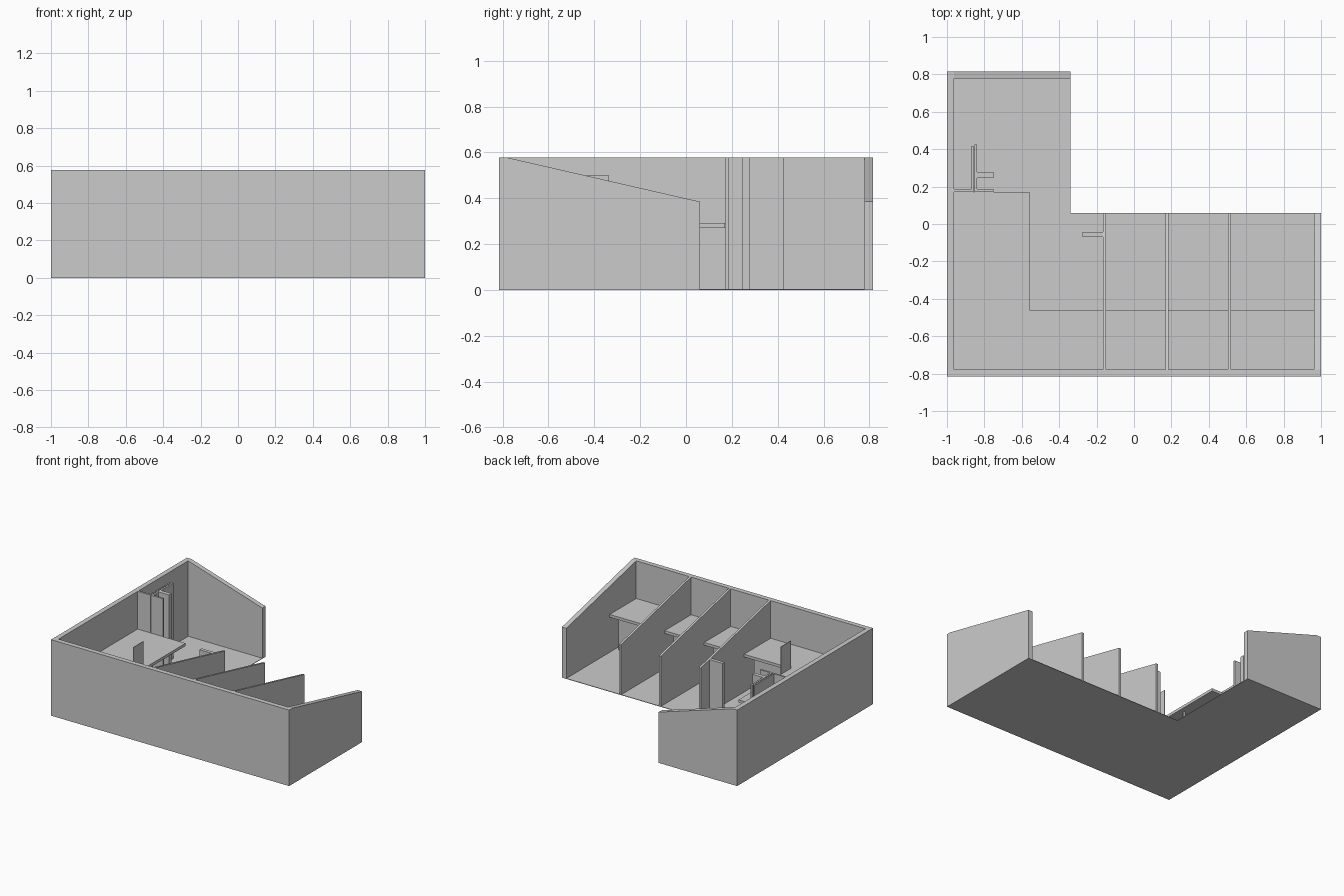
import bpy, bmesh

if "Cube" in bpy.data.objects:
    bpy.data.objects.remove(bpy.data.objects["Cube"])

H, LOW = 0.577, 0.385          # high and low wall heights
FRONT, BACK, MID = -0.815, 0.815, 0.06
T = 0.037                      # outer wall thickness


def mesh_obj(name, bm):
    bmesh.ops.recalc_face_normals(bm, faces=bm.faces)
    me = bpy.data.meshes.new(name)
    bm.to_mesh(me)
    bm.free()
    ob = bpy.data.objects.new(name, me)
    bpy.context.collection.objects.link(ob)
    return ob


def prism(name, pts, direction):
    """Extrude a closed 3D outline along a direction."""
    bm = bmesh.new()
    face = bm.faces.new([bm.verts.new(p) for p in pts])
    res = bmesh.ops.extrude_face_region(bm, geom=[face], use_keep_orig=True)
    verts = [v for v in res["geom"] if isinstance(v, bmesh.types.BMVert)]
    bmesh.ops.translate(bm, verts=verts, vec=direction)
    return mesh_obj(name, bm)


def box(name, x0, x1, y0, y1, z0, z1):
    return prism(name, [(x0, y0, z0), (x1, y0, z0), (x1, y1, z0), (x0, y1, z0)],
                 (0, 0, z1 - z0))


def sloped_side(name, x0, x1):
    """Wall running back from the front wall, its top sloping down."""
    y = FRONT + T
    prism(name, [(x0, y, 0), (x0, MID, 0), (x0, MID, LOW), (x0, y, H)], (x1 - x0, 0, 0))


# L-shaped floor
floor = [(-0.963, -0.778), (0.963, -0.778), (0.963, MID), (-0.34, MID),
         (-0.34, 0.778), (-0.963, 0.778)]
prism("floor", [(x, y, 0) for x, y in floor], (0, 0, 0.004))

# Outer walls
box("front_wall", -1, 1, FRONT, FRONT + T, 0, H)
box("left_wall", -1, -1 + T, FRONT + T, BACK, 0, H)
sloped_side("right_wall", 1 - T, 1)
b, x = BACK - T, -1 + T
prism("back_wall", [(x, b, 0), (-0.34, b, 0), (-0.34, b, LOW), (x, b, H)], (0, T, 0))

# Booth partitions and door stub
parts = [-0.158, 0.177, 0.51]
for i, px in enumerate(parts):
    sloped_side(f"partition_{i + 1}", px - 0.008, px + 0.008)
box("door_stub", -0.275, -0.166, -0.07, -0.044, 0, 0.41)

# L-shaped counter running through all booths
counter = [(-0.963, -0.778), (0.963, -0.778), (0.963, -0.46), (-0.56, -0.46),
           (-0.56, 0.17), (-0.963, 0.17)]
prism("counter", [(x, y, 0.27) for x, y in counter], (0, 0, 0.021))

# Counter support panels in each bay, one leg, and a small screen
for i, (a, c) in enumerate([(-0.53, -0.2), (-0.12, 0.14), (0.21, 0.475), (0.55, 0.937)]):
    box(f"counter_support_{i + 1}", a, c, -0.538, -0.528, 0, 0.27)
box("counter_leg", -0.607, -0.593, -0.187, -0.173, 0, 0.27)
box("counter_screen", -0.562, -0.558, -0.46, -0.335, 0.27, 0.5)

# Tall cabinet panels by the left wall
box("cabinet_side", -0.963, -0.857, 0.172, 0.186, 0, H)
box("cabinet_inner_panel", -0.868, -0.858, 0.172, 0.418, 0, H)
box("cabinet_outer_panel", -0.852, -0.839, 0.172, 0.426, 0, H)
for n, y0, y1 in (("front", 0.172, 0.186), ("rear", 0.247, 0.277)):
    box(f"cabinet_fin_{n}", -0.839, -0.752, y0, y1, 0, H)
